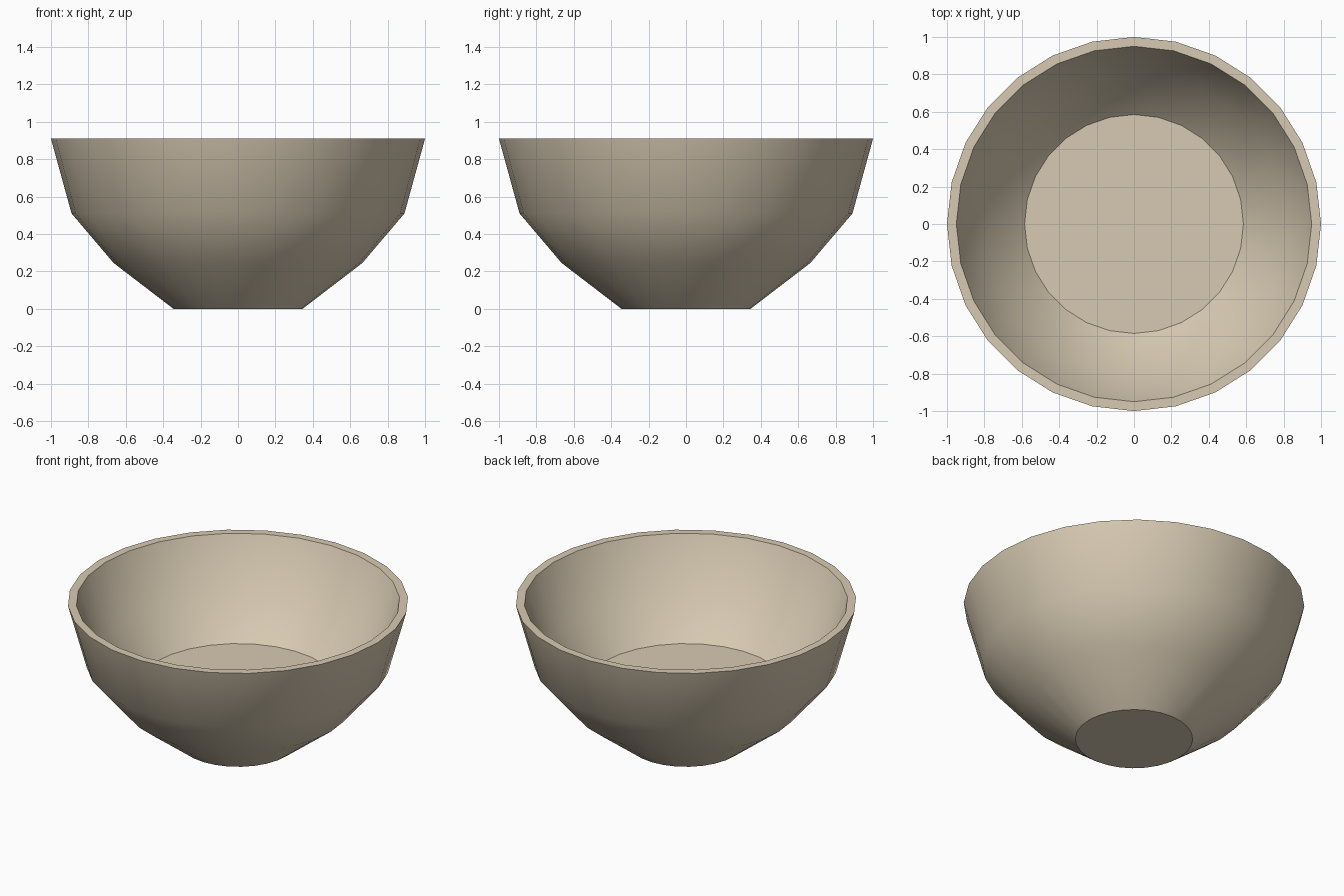
import bpy, bmesh, math

if "Cube" in bpy.data.objects:
    bpy.data.objects.remove(bpy.data.objects["Cube"])

SIDES = 28

# Profile from the foot, up the outside, over the rim, down to the floor (radius, height)
PROFILE = [(0.345, 0.0), (0.665, 0.245), (0.89, 0.51), (1.0, 0.91),
           (0.95, 0.91), (0.81, 0.58), (0.585, 0.365)]

clay = bpy.data.materials.new("pale clay")
clay.diffuse_color = (0.68, 0.59, 0.445, 1)
clay.use_nodes = True
clay.node_tree.nodes["Principled BSDF"].inputs["Base Color"].default_value = clay.diffuse_color


def revolve(name, profile, sides, material):
    bm = bmesh.new()
    rings = []
    for r, z in profile:
        angles = [2 * math.pi * i / sides for i in range(sides)]
        rings.append([bm.verts.new((r * math.cos(a), r * math.sin(a), z)) for a in angles])
    for low, high in zip(rings, rings[1:]):
        for i in range(sides):
            j = (i + 1) % sides
            bm.faces.new((low[i], low[j], high[j], high[i]))
    # Underside and inner floor
    bm.faces.new(rings[0][::-1])
    bm.faces.new(rings[-1])
    bmesh.ops.recalc_face_normals(bm, faces=bm.faces)
    mesh = bpy.data.meshes.new(name)
    bm.to_mesh(mesh)
    bm.free()
    mesh.materials.append(material)
    obj = bpy.data.objects.new(name, mesh)
    bpy.context.collection.objects.link(obj)
    return obj


# Bowl, with sharp rim, foot and floor edges
bowl = revolve("bowl", PROFILE, SIDES, clay)
bpy.context.view_layer.objects.active = bowl
bowl.select_set(True)
bpy.ops.object.shade_smooth_by_angle(angle=math.radians(30))
